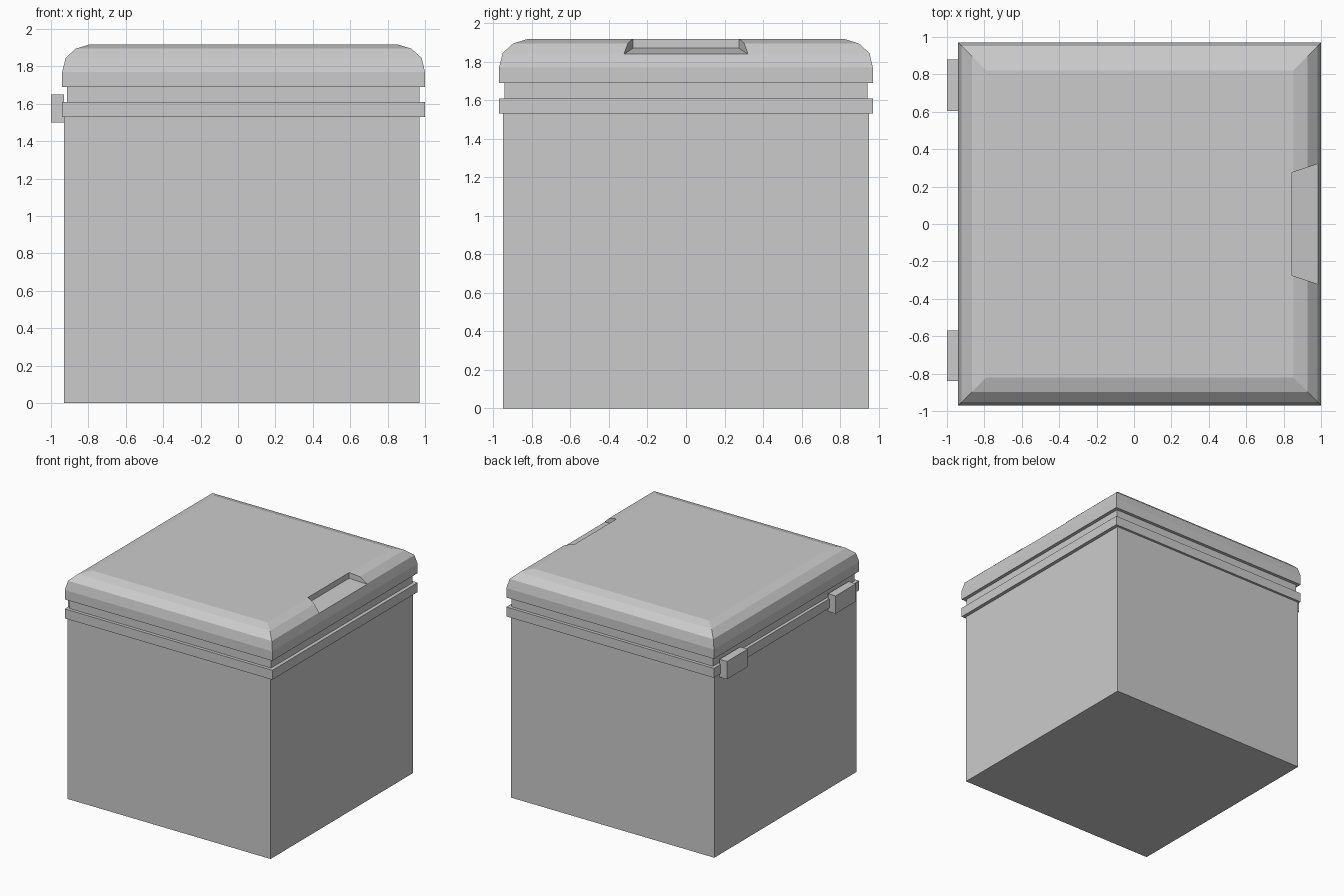
import bpy, bmesh

if "Cube" in bpy.data.objects:
    bpy.data.objects.remove(bpy.data.objects["Cube"])


def make_object(name, bm):
    bmesh.ops.recalc_face_normals(bm, faces=bm.faces)
    mesh = bpy.data.meshes.new(name)
    bm.to_mesh(mesh)
    bm.free()
    obj = bpy.data.objects.new(name, mesh)
    bpy.context.collection.objects.link(obj)
    return obj


def stack(name, sections):
    """Closed solid through rectangular sections (x0, x1, half_y, z)."""
    bm = bmesh.new()
    rings = [[bm.verts.new(p) for p in ((x0, -y, z), (x1, -y, z), (x1, y, z), (x0, y, z))]
             for x0, x1, y, z in sections]
    for low, high in zip(rings, rings[1:]):
        for i in range(4):
            j = (i + 1) % 4
            bm.faces.new((low[i], low[j], high[j], high[i]))
    bm.faces.new(rings[0][::-1])
    bm.faces.new(rings[-1])
    return make_object(name, bm)


def box(name, x0, x1, y0, y1, z0, z1):
    obj = stack(name, [(x0, x1, (y1 - y0) / 2, z0), (x0, x1, (y1 - y0) / 2, z1)])
    obj.location.y = (y0 + y1) / 2
    return obj


# Container: body, rim band and recessed neck under the lid
stack("body", [(-0.93, 0.97, 0.95, 0), (-0.93, 0.97, 0.95, 1.55)])
stack("rim_band", [(-0.94, 1.0, 0.97, 1.53), (-0.94, 1.0, 0.97, 1.61)])
stack("neck", [(-0.913, 0.97, 0.943, 1.60), (-0.913, 0.97, 0.943, 1.70)])

# Lid with a faceted rounded edge: (inset from the rim, height)
profile = [(0, 1.69), (0, 1.77), (0.018, 1.845), (0.073, 1.895), (0.148, 1.918)]
lid = stack("lid", [(-0.94 + d, 1.0 - d, 0.97 - d, z) for d, z in profile])

# Finger grip cut into the right edge of the lid, flaring outwards
bm = bmesh.new()
ends = []
for side in (-1, 1):
    ends.append([bm.verts.new((x, side * y, z)) for x, y, z in
                 ((0.845, 0.275, 1.87), (1.05, 0.343, 1.825), (1.05, 0.343, 2.0), (0.845, 0.275, 2.0))])
for i in range(4):
    j = (i + 1) % 4
    bm.faces.new((ends[0][i], ends[0][j], ends[1][j], ends[1][i]))
for end in ends:
    bm.faces.new(end)
cutter = make_object("grip_cutter", bm)
cutter.hide_render = True
cutter.hide_viewport = True
cut = lid.modifiers.new("grip", "BOOLEAN")
cut.operation = "DIFFERENCE"
cut.solver = "EXACT"
cut.object = cutter

# Two hinge blocks on the left side
for name, y0, y1 in (("hinge_front", -0.84, -0.57), ("hinge_back", 0.605, 0.88)):
    box(name, -1.0, -0.93, y0, y1, 1.50, 1.65)
